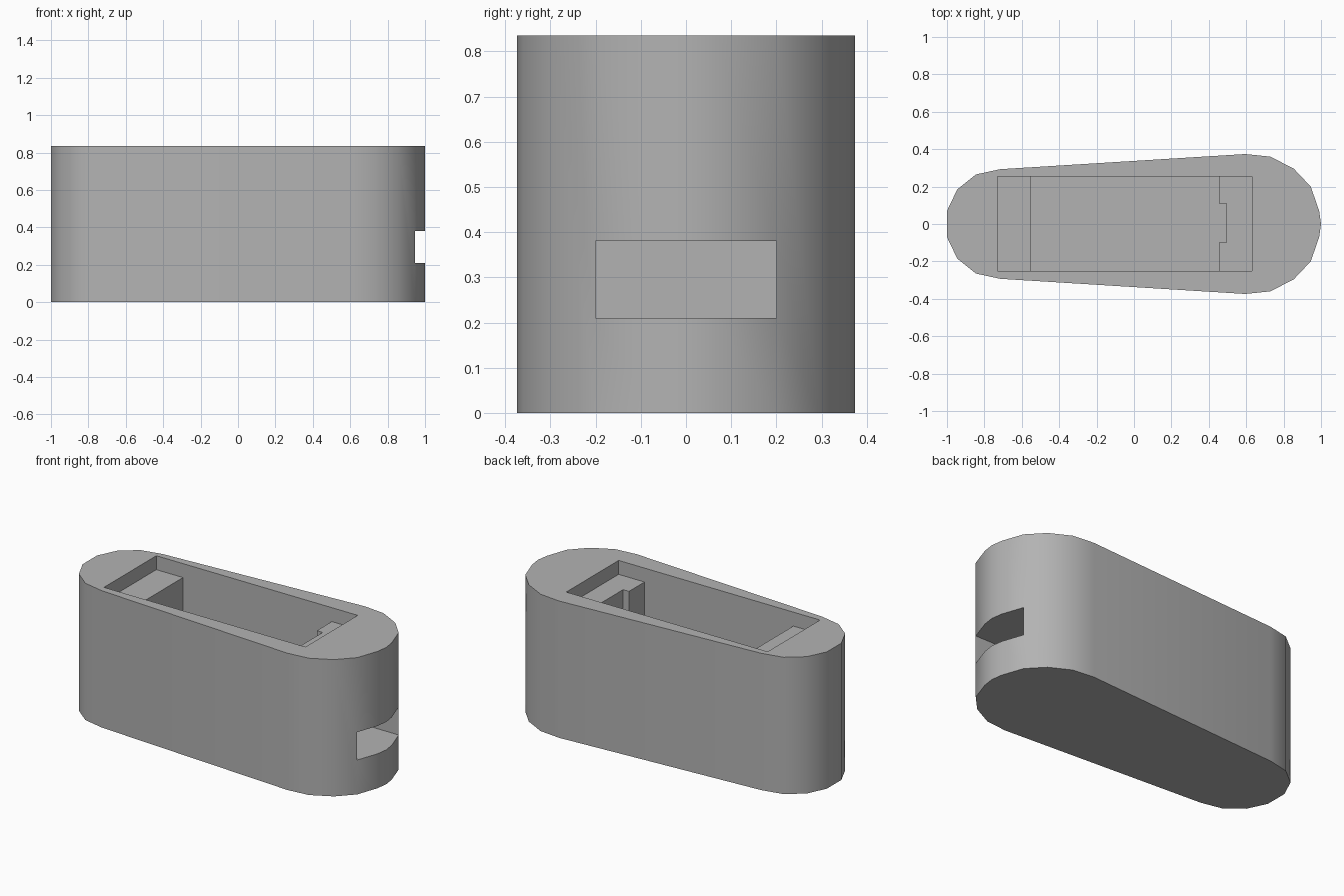
import bpy, bmesh

if "Cube" in bpy.data.objects:
    bpy.data.objects.remove(bpy.data.objects["Cube"])

grey = bpy.data.materials.new("plain_grey")
grey.use_nodes = True
grey.diffuse_color = (0.45, 0.45, 0.45, 1)
grey.node_tree.nodes["Principled BSDF"].inputs["Base Color"].default_value = grey.diffuse_color


def prism(name, outline, z0, z1):
    """Extrude a flat outline from z0 to z1."""
    bm = bmesh.new()
    base = bm.faces.new([bm.verts.new((x, y, z0)) for x, y in outline])
    top = bmesh.ops.extrude_face_region(bm, geom=[base])["geom"]
    for v in top:
        if isinstance(v, bmesh.types.BMVert):
            v.co.z = z1
    bmesh.ops.recalc_face_normals(bm, faces=bm.faces)
    mesh = bpy.data.meshes.new(name)
    bm.to_mesh(mesh)
    bm.free()
    mesh.materials.append(grey)
    ob = bpy.data.objects.new(name, mesh)
    bpy.context.collection.objects.link(ob)
    return ob


def box(name, x0, x1, y0, y1, z0, z1):
    return prism(name, [(x0, y0), (x1, y0), (x1, y1), (x0, y1)], z0, z1)


# Tapered housing with rounded ends
half = [(-1, 0.07), (-0.945, 0.185), (-0.845, 0.265), (-0.715, 0.293),
        (0.595, 0.374), (0.73, 0.36), (0.855, 0.295), (0.945, 0.2), (0.99, 0.07)]
outline = half + [(1, 0)] + [(x, -y) for x, y in reversed(half)]
housing = prism("housing", outline, 0, 0.835)

# Lid recess, deep bay, cable notch and end slot
cutters = [
    box("lid_recess_cutter", -0.73, 0.63, -0.25, 0.255, 0.75, 0.9),
    box("bay_cutter", -0.55, 0.455, -0.25, 0.255, 0.08, 0.8),
    box("notch_cutter", 0.4, 0.495, -0.1, 0.11, 0.08, 0.8),
    box("end_slot_cutter", 0.4, 1.1, -0.2, 0.2, 0.21, 0.38),
]
bpy.context.view_layer.objects.active = housing
for cutter in cutters:
    mod = housing.modifiers.new(cutter.name, "BOOLEAN")
    mod.operation = "DIFFERENCE"
    mod.solver = "EXACT"
    mod.object = cutter
    bpy.ops.object.modifier_apply(modifier=mod.name)
    bpy.data.objects.remove(cutter)

# Soft shading on the rounded ends only
housing.select_set(True)
bpy.ops.object.shade_smooth_by_angle(angle=0.6)
